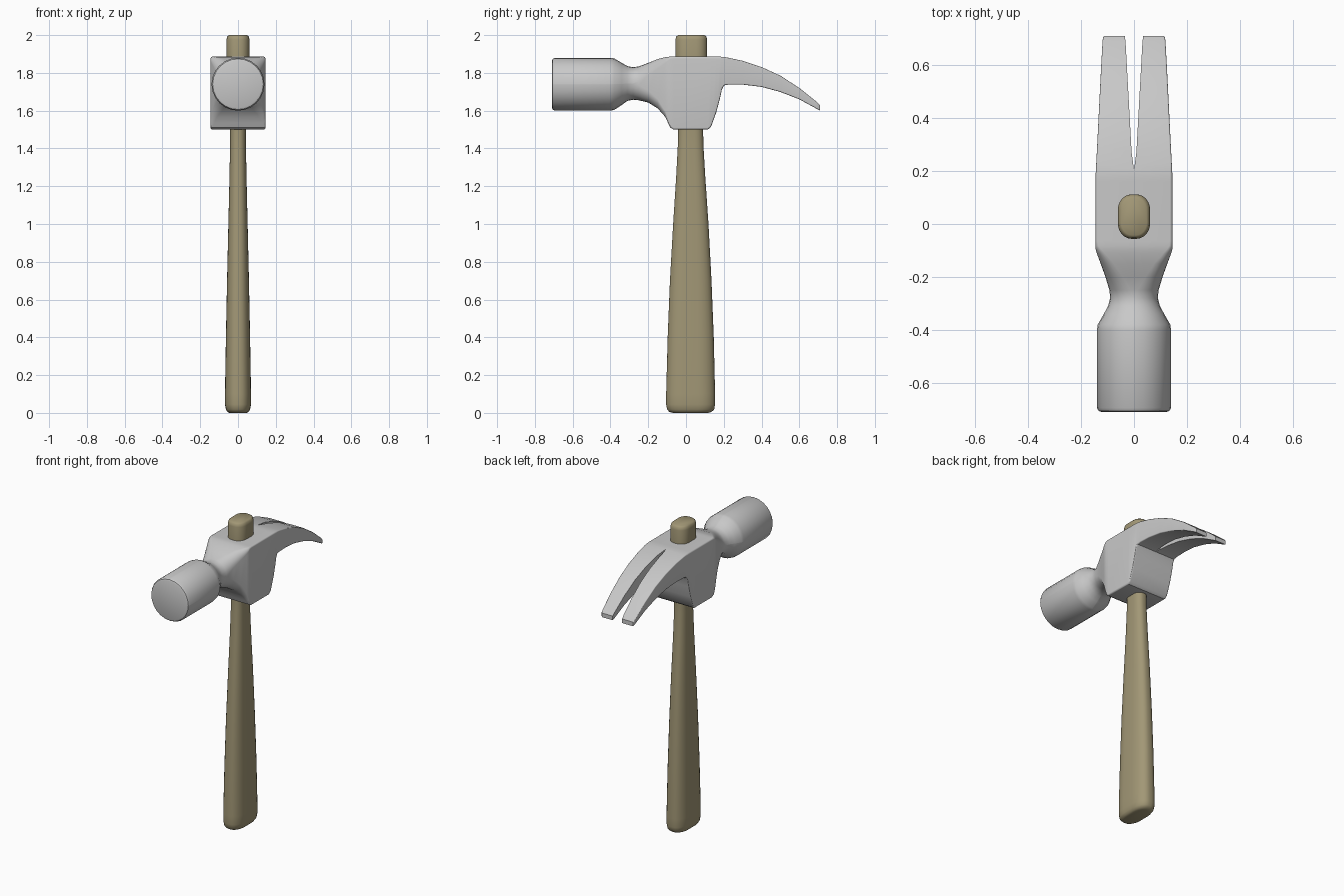
import bpy, bmesh, math
from mathutils import Vector


def material(name, rgb):
    m = bpy.data.materials.new(name)
    m.diffuse_color = (*rgb, 1)
    return m


def ring(cv, hu, hv, ru, rv, n=7):
    """Rounded rectangle centred on (0, cv), half sizes hu/hv, corner radii ru/rv."""
    pts = []
    for k, (su, sv) in enumerate([(1, 1), (-1, 1), (-1, -1), (1, -1)]):
        for i in range(n):
            a = math.pi / 2 * (k + (i + 0.02) / (n - 0.96))
            pts.append((su * (hu - ru) + ru * math.cos(a),
                        cv + sv * (hv - rv) + rv * math.sin(a)))
    return pts


def loft(name, rings, mat):
    """Skin a list of equal-length point rings and cap both ends."""
    bm = bmesh.new()
    vs = [[bm.verts.new(p) for p in r] for r in rings]
    n = len(vs[0])
    for a, b in zip(vs, vs[1:]):
        for i in range(n):
            j = (i + 1) % n
            bm.faces.new((a[i], a[j], b[j], b[i]))
    bm.faces.new(vs[0])
    bm.faces.new(vs[-1])
    bmesh.ops.recalc_face_normals(bm, faces=bm.faces)
    me = bpy.data.meshes.new(name)
    bm.to_mesh(me)
    bm.free()
    ob = bpy.data.objects.new(name, me)
    bpy.context.collection.objects.link(ob)
    me.materials.append(mat)
    return ob


def activate(ob):
    bpy.ops.object.select_all(action='DESELECT')
    ob.select_set(True)
    bpy.context.view_layer.objects.active = ob


def smooth(ob, deg):
    activate(ob)
    bpy.ops.object.shade_smooth_by_angle(angle=math.radians(deg))


steel = material("grey steel", (0.58, 0.58, 0.58))
wood = material("tan wood", (0.36, 0.31, 0.18))

# Head: sections along y as (y, half width, z bottom, z top, corner radius)
sections = [
    (-0.71, 0.124, 1.616, 1.864, 1), (-0.706, 0.134, 1.606, 1.874, 1),
    (-0.695, 0.14, 1.60, 1.88, 1), (-0.40, 0.14, 1.60, 1.88, 1),
    (-0.38, 0.137, 1.604, 1.877, 1), (-0.34, 0.114, 1.63, 1.853, 1),
    (-0.31, 0.098, 1.652, 1.836, 1), (-0.28, 0.09, 1.658, 1.83, 1),
    (-0.25, 0.093, 1.655, 1.834, 0.08), (-0.20, 0.108, 1.643, 1.853, 0.065),
    (-0.15, 0.126, 1.612, 1.873, 0.05), (-0.11, 0.141, 1.567, 1.883, 0.03),
    (-0.095, 0.145, 1.535, 1.885, 0.02), (-0.083, 0.145, 1.51, 1.886, 0.012),
    (-0.065, 0.145, 1.50, 1.886, 0.01), (0.115, 0.145, 1.50, 1.886, 0.01),
    (0.132, 0.145, 1.513, 1.886, 0.01), (0.16, 0.145, 1.59, 1.886, 0.01),
    (0.18, 0.145, 1.665, 1.886, 0.01), (0.19, 0.145, 1.712, 1.885, 0.01),
    (0.202, 0.144, 1.734, 1.884, 0.008), (0.225, 0.143, 1.738, 1.88, 0.006),
    (0.30, 0.139, 1.738, 1.864, 0.006), (0.40, 0.134, 1.726, 1.831, 0.006),
    (0.50, 0.129, 1.699, 1.785, 0.006), (0.60, 0.124, 1.66, 1.72, 0.006),
    (0.69, 0.119, 1.611, 1.648, 0.006), (0.705, 0.117, 1.603, 1.633, 0.005),
    (0.71, 0.113, 1.601, 1.628, 0.004),
]
rings = []
for y, w, zb, zt, r in sections:
    h = (zt - zb) / 2
    ru, rv = min(r, w), min(r, h)
    rings.append([Vector((u, y, v)) for u, v in ring((zb + zt) / 2, w, h, ru, rv)])
head = loft("hammer_head", rings, steel)

# V-shaped slot splitting the claw
slot = [(0, 0.205), (0.009, 0.27), (0.032, 0.69), (0.04, 0.75),
        (-0.04, 0.75), (-0.032, 0.69), (-0.009, 0.27)]
cutter = loft("claw_slot_cutter", [[(x, y, z) for x, y in slot] for z in (1.4, 2.1)], steel)
cutter.hide_render = True
mod = head.modifiers.new("slot", 'BOOLEAN')
mod.operation = 'DIFFERENCE'
mod.solver = 'EXACT'
mod.object = cutter
activate(head)
bpy.ops.object.modifier_apply(modifier=mod.name)
bpy.data.objects.remove(cutter)
smooth(head, 35)

# Handle: sections along z as (z, half width, y back, y front)
handle_sections = [
    (0.0, 0.045, -0.07, 0.115), (0.005, 0.056, -0.088, 0.135),
    (0.018, 0.064, -0.1, 0.149), (0.045, 0.069, -0.105, 0.154),
    (0.10, 0.069, -0.105, 0.154), (0.40, 0.064, -0.097, 0.147),
    (0.70, 0.058, -0.085, 0.135), (1.00, 0.051, -0.068, 0.119),
    (1.25, 0.045, -0.052, 0.102), (1.42, 0.042, -0.043, 0.092),
    (1.55, 0.042, -0.04, 0.09), (1.75, 0.055, -0.053, 0.107),
    (1.85, 0.061, -0.056, 0.112), (1.975, 0.061, -0.056, 0.112),
    (1.992, 0.057, -0.052, 0.108), (2.0, 0.048, -0.042, 0.098),
]
rings = []
for z, w, y0, y1 in handle_sections:
    h = (y1 - y0) / 2
    rings.append([Vector((u, v, z)) for u, v in ring((y0 + y1) / 2, w, h, w * 0.85, h * 0.7)])
handle = loft("wooden_handle", rings, wood)
smooth(handle, 50)
